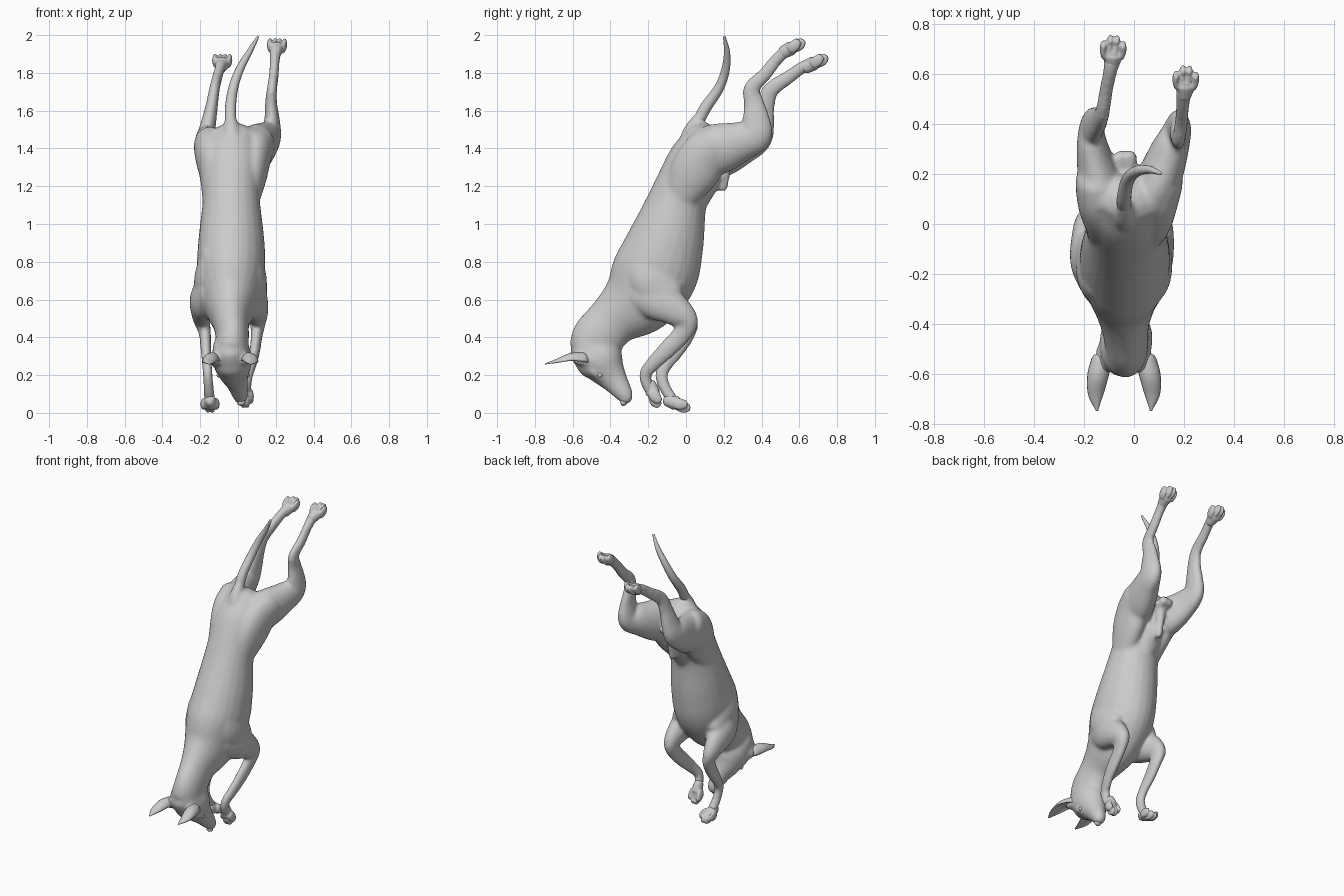
import bpy, bmesh, math
from mathutils import Vector

X = Vector((1, 0, 0))


def spline(rings, n):
    """Catmull-Rom resampling of (x, y, z, half width, half depth) rings."""
    r = [Vector(q) for q in rings]
    r = [2 * r[0] - r[1]] + r + [2 * r[-1] - r[-2]]
    out = []
    for i in range(1, len(r) - 2):
        a, b, c, d = r[i - 1:i + 3]
        for k in range(n):
            t = k / n
            out.append(0.5 * (2 * b + (c - a) * t + (2 * a - 5 * b + 4 * c - d) * t * t
                              + (3 * b - a - 3 * c + d) * t ** 3))
    return out + [r[-2]]


def loft(bm, rings, n=5, seg=24, cup=None):
    """Closed round-ended tube through the rings."""
    pts = spline(rings, n)
    secs = []
    for i, p in enumerate(pts):
        a, b = pts[max(i - 1, 0)], pts[min(i + 1, len(pts) - 1)]
        secs.append((Vector(p[:3]), (Vector(b[:3]) - Vector(a[:3])).normalized(), p[3], p[4]))

    def cap(s, sign):
        c, t, w, d = s
        m = min(w, d) * 0.85
        return [(c + t * sign * m * math.sin(g), t, w * math.cos(g), d * math.cos(g))
                for g in (math.radians(q) for q in (25, 50, 70, 84))]
    secs = cap(secs[0], -1)[::-1] + secs + cap(secs[-1], 1)
    loops = []
    for c, t, w, d in secs:
        side = (X - t * X.dot(t)).normalized()
        up = t.cross(side)
        loop = []
        for j in range(seg):
            a = 2 * math.pi * j / seg
            v = math.sin(a)
            if cup and v < 0:
                v *= cup
            loop.append(bm.verts.new(c + side * w * math.cos(a) + up * d * v))
        loops.append(loop)
    for p, q in zip(loops, loops[1:]):
        for j in range(seg):
            k = (j + 1) % seg
            bm.faces.new((p[j], p[k], q[k], q[j]))
    bm.faces.new(loops[0][::-1])
    bm.faces.new(loops[-1])


def finish(name, bm, voxel=0, smooth=0):
    bmesh.ops.recalc_face_normals(bm, faces=bm.faces[:])
    me = bpy.data.meshes.new(name)
    bm.to_mesh(me)
    bm.free()
    me.shade_smooth()
    ob = bpy.data.objects.new(name, me)
    bpy.context.collection.objects.link(ob)
    if voxel:
        m = ob.modifiers.new("fuse", 'REMESH')
        m.mode, m.voxel_size, m.use_smooth_shade = 'VOXEL', voxel, True
        s = ob.modifiers.new("soften", 'SMOOTH')
        s.factor, s.iterations = 0.5, smooth
    return ob


def ball(name, loc, r):
    bm = bmesh.new()
    bmesh.ops.create_uvsphere(bm, u_segments=16, v_segments=10, radius=1)
    for v in bm.verts:
        v.co = Vector(loc) + Vector([v.co[i] * r[i] for i in range(3)])
    return finish(name, bm)


def paw(name, p, d, gap):
    """Pad plus four rounded toes pointing along d."""
    p, d = Vector(p), Vector(d).normalized()
    side = (X - d * X.dot(d)).normalized()
    up = d.cross(side)
    bm = bmesh.new()
    a, b = p - d * 0.045, p + d * 0.01
    loft(bm, [(*a, 0.028, 0.034), (*p, gap * 1.6, 0.038), (*b, gap * 1.65, 0.032)])
    for k in (-1.5, -0.5, 0.5, 1.5):
        inner = abs(k) < 1
        ext, lift = (0.016, 0.006) if inner else (-0.004, -0.004)
        s = side * k * gap
        q = [p + s * 0.8, p + d * (0.03 + ext) + s + up * lift, p + d * (0.056 + ext) + s + up * (lift - 0.01)]
        loft(bm, [(*q[0], 0.017, 0.03), (*q[1], 0.0145, 0.03), (*q[2], 0.012, 0.022)], seg=14)
    finish(name, bm, 0.005, 2)


# fused body: trunk, neck, head, legs
body = bmesh.new()
trunk = [(-.02, .095, 1.44, .13, .11), (-.03, .045, 1.335, .155, .14), (-.035, -.035, 1.15, .15, .152),
         (-.035, -.105, .91, .175, .203), (-.037, -.165, .74, .18, .228), (-.04, -.255, .60, .15, .20),
         (-.037, -.385, .49, .10, .14), (-.03, -.465, .40, .088, .138), (-.035, -.50, .34, .09, .125)]
head = [(-.04, -.515, .345, .095, .112), (-.03, -.455, .28, .105, .125), (-.02, -.41, .215, .085, .092),
        (-.005, -.37, .16, .058, .067), (.01, -.328, .10, .043, .048), (.015, -.318, .078, .036, .038)]
hind_right = [(.06, .09, 1.38, .09, .13), (.10, .18, 1.40, .09, .135), (.145, .30, 1.44, .075, .105),
              (.175, .37, 1.475, .055, .088), (.18, .37, 1.56, .04, .072), (.175, .36, 1.64, .032, .055),
              (.18, .347, 1.715, .027, .044), (.19, .415, 1.79, .026, .037), (.195, .48, 1.87, .027, .033),
              (.20, .53, 1.92, .034, .032)]
hind_left = [(-.12, .09, 1.38, .09, .13), (-.14, .18, 1.38, .085, .135), (-.165, .30, 1.42, .065, .105),
             (-.17, .375, 1.46, .05, .085), (-.155, .40, 1.54, .04, .07), (-.14, .415, 1.62, .033, .055),
             (-.125, .45, 1.71, .028, .044), (-.11, .54, 1.775, .027, .037), (-.095, .61, 1.825, .028, .033),
             (-.088, .65, 1.845, .034, .032)]
fore_right = [(.05, -.25, .64, .07, .10), (.085, -.15, .60, .07, .11), (.10, -.05, .54, .06, .085),
              (.105, .005, .485, .045, .06), (.10, -.02, .42, .032, .052), (.09, -.10, .335, .028, .048),
              (.075, -.17, .265, .026, .04), (.055, -.215, .205, .026, .034), (.045, -.205, .15, .027, .031),
              (.04, -.19, .12, .03, .03)]
fore_left = [(-.13, -.25, .64, .08, .10), (-.175, -.15, .60, .08, .11), (-.19, -.05, .54, .06, .085),
             (-.19, .005, .485, .044, .06), (-.175, .0, .42, .032, .05), (-.17, -.05, .335, .028, .045),
             (-.165, -.10, .265, .026, .037), (-.16, -.13, .20, .026, .034), (-.155, -.11, .13, .027, .031),
             (-.15, -.075, .075, .03, .03)]
for part in (trunk, head, hind_right, hind_left, fore_right, fore_left):
    loft(body, part)
# flank and shoulder muscles that lead into the legs
for s, dx, hx in ((1, 0, .012), (-1, -.08, -.018)):
    loft(body, [(dx + s * .055, -.05, 1.10, .05, .07), (dx + s * (.065 + hx), .03, 1.25, .075, .125),
                (dx + s * (.08 + hx), .10, 1.36, .085, .13), (dx + s * (.095 + hx * 1.4), .17, 1.42, .085, .11)])
    loft(body, [(dx + s * .055, -.24, .84, .06, .07), (dx + s * .07, -.19, .72, .08, .13),
                (dx + s * .09, -.11, .61, .065, .11)])
# tail root
loft(body, [(-.03, .0, 1.40, .06, .05), (-.035, .03, 1.49, .045, .045), (-.039, .075, 1.57, .028, .03)])
# groin
loft(body, [(-.035, .22, 1.38, .03, .035), (-.035, .205, 1.28, .027, .032), (-.035, .19, 1.19, .022, .03)])
loft(body, [(-.035, .05, 1.06, .03, .035), (-.035, .11, 1.16, .06, .035), (-.035, .16, 1.25, .06, .035)])
for x in (-.052, -.016):
    loft(body, [(x, .20, 1.38, .025, .03), (x, .27, 1.40, .028, .032)])
# brows
for x in (-.085, .04):
    loft(body, [(x, -.49, .22, .022, .025), (x * .8, -.44, .18, .016, .016)])
# ear roots
for x in (-.115, .035):
    loft(body, [(x, -.50, .28, .035, .04), (x * 1.06, -.57, .285, .032, .032)])
finish("body", body, 0.01, 10)

# tail
tail = bmesh.new()
loft(tail, [(-.035, .045, 1.50, .03, .03), (-.04, .10, 1.61, .029, .031),
            (-.025, .175, 1.72, .026, .026), (.01, .21, 1.82, .022, .022), (.06, .217, 1.91, .016, .016),
            (.105, .203, 1.99, .007, .007)], seg=16)
finish("tail", tail)

# cupped ears, mirrored across the head centre
for name, sx in (("left_ear", 1), ("right_ear", -1)):
    ear = bmesh.new()
    rings = [(-.09, -.55, .27, .042, .05), (-.105, -.61, .275, .042, .042),
             (-.113, -.68, .265, .031, .022), (-.108, -.742, .257, .006, .006)]
    loft(ear, [(-.04 + sx * x, y, z, w, d) for x, y, z, w, d in rings], cup=-0.2)
    finish(name, ear)

# eyes and nose
for name, x in (("left_eye", -.102), ("right_eye", .052)):
    ball(name, (x, -.455, .2), (.011, .013, .013))
ball("nose", (.017, -.33, .055), (.022, .018, .018))

# paws
paw("hind_right_paw", (.205, .555, 1.93), (.05, .82, .45), .026)
paw("hind_left_paw", (-.085, .675, 1.85), (.05, .85, .42), .026)
paw("fore_right_paw", (.038, -.175, .108), (0, .37, -.93), .021)
paw("fore_left_paw", (-.148, -.055, .052), (0, .92, -.36), .024)
